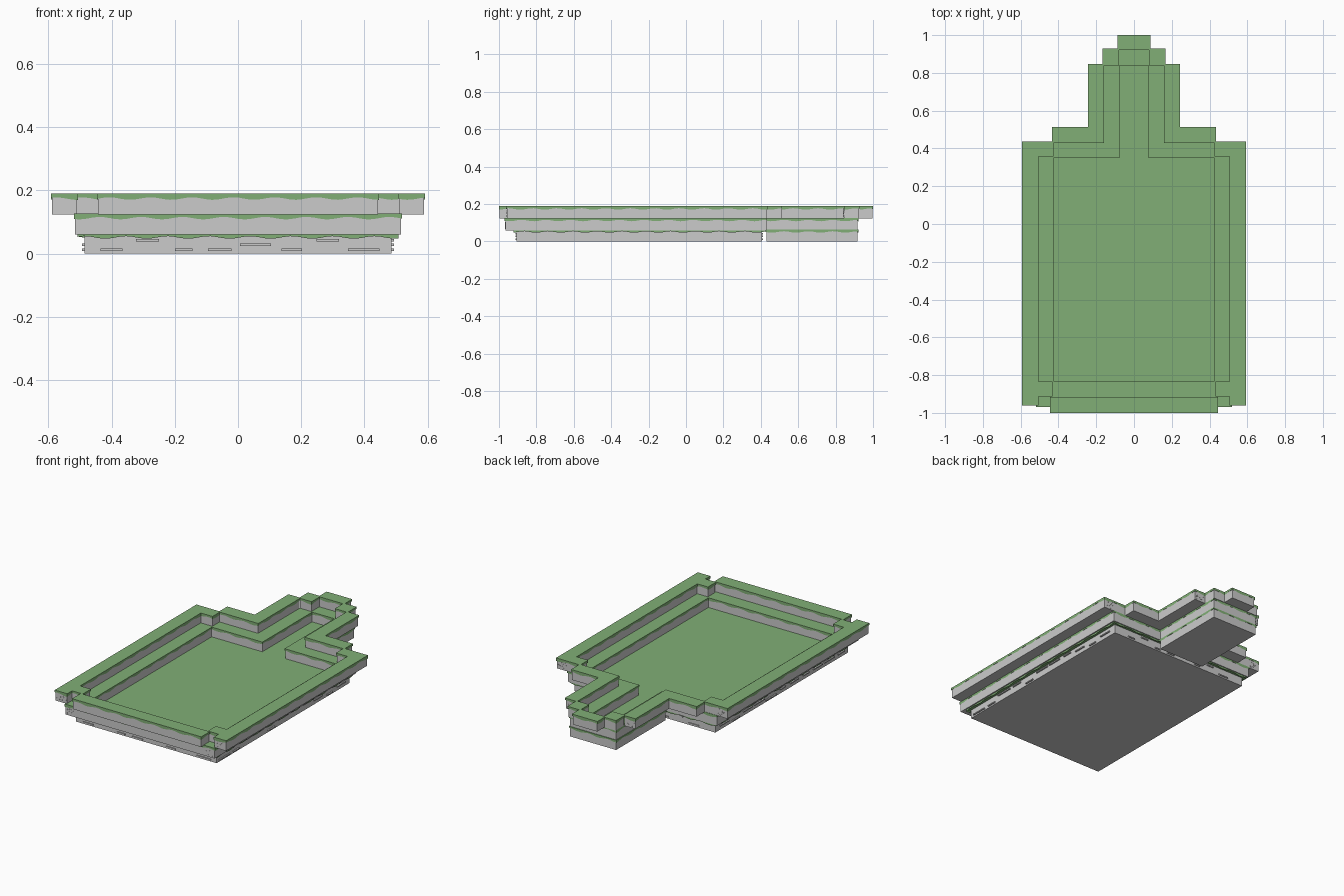
import bpy, bmesh, math, random

if "Cube" in bpy.data.objects:
    bpy.data.objects.remove(bpy.data.objects["Cube"])

random.seed(4)
grass = bpy.data.materials.new("grass")
grass.diffuse_color = (0.22, 0.43, 0.18, 1)
grass.use_nodes = True
grass.node_tree.nodes["Principled BSDF"].inputs["Base Color"].default_value = grass.diffuse_color


def mirrored(rects):
    return rects + [(-x1, -x0, y0, y1) for x0, x1, y0, y1 in rects]


def finish(bm, name, mat=None):
    me = bpy.data.meshes.new(name)
    bm.to_mesh(me)
    bm.free()
    ob = bpy.data.objects.new(name, me)
    bpy.context.collection.objects.link(ob)
    if mat:
        me.materials.append(mat)
    return ob


def slab(name, rects, z0, z1, grow=0.0, wavy=False, mat=None):
    """Extrude the union of rectangles; a wavy slab is a cap with a dripping skirt."""
    rects = [(a - grow, b + grow, c - grow, d + grow) for a, b, c, d in rects]
    xs = sorted({round(v, 4) for r in rects for v in r[:2]})
    ys = sorted({round(v, 4) for r in rects for v in r[2:]})

    def filled(i, j):
        if not (0 <= i < len(xs) - 1 and 0 <= j < len(ys) - 1):
            return False
        x, y = (xs[i] + xs[i + 1]) / 2, (ys[j] + ys[j + 1]) / 2
        return any(a < x < b and c < y < d for a, b, c, d in rects)

    bm = bmesh.new()

    def face(pts):
        bm.faces.new([bm.verts.new(p) for p in pts])

    def wall(p, q):
        n = max(1, math.ceil(math.dist(p, q) / 0.02)) if wavy else 1
        line = []
        for k in range(n + 1):
            x = p[0] + (q[0] - p[0]) * k / n
            y = p[1] + (q[1] - p[1]) * k / n
            low = z0 + (0.004 * math.sin(48 * (x + y)) if wavy else 0)
            line.append((x, y, low))
        for a, b in zip(line, line[1:]):
            face([a, b, (b[0], b[1], z1), (a[0], a[1], z1)])

    for i in range(len(xs) - 1):
        for j in range(len(ys) - 1):
            if not filled(i, j):
                continue
            c = [(xs[i], ys[j]), (xs[i + 1], ys[j]),
                 (xs[i + 1], ys[j + 1]), (xs[i], ys[j + 1])]
            face([(x, y, z1) for x, y in c])
            face([(x, y, z0 + (0.005 if wavy else 0)) for x, y in reversed(c)])
            for k, (di, dj) in enumerate([(0, -1), (1, 0), (0, 1), (-1, 0)]):
                if not filled(i + di, j + dj):
                    wall(c[k], c[(k + 1) % 4])
    bmesh.ops.remove_doubles(bm, verts=bm.verts, dist=0.0001)
    bmesh.ops.dissolve_limit(bm, angle_limit=0.001, verts=bm.verts, edges=bm.edges)
    return finish(bm, name, mat)


def box(bm, x, y, z, sx, sy, sz):
    vs = bmesh.ops.create_cube(bm, size=1)["verts"]
    bmesh.ops.scale(bm, vec=(sx, sy, sz), verts=vs)
    bmesh.ops.translate(bm, vec=(x, y, z), verts=vs)


# Ground level: main plot and the path behind it
slab("ground_base", [(-0.486, 0.486, -0.905, 0.405)], 0, 0.055)
slab("path_base", [(-0.16, 0.16, 0.43, 0.918)], 0, 0.055)
slab("ground_grass", [(-0.503, 0.503, -0.918, 0.42), (-0.16, 0.16, 0.4, 0.918)],
     0.051, 0.063, 0.004, True, grass)

# Middle ledge around the ground
middle = mirrored([
    (-0.515, -0.43, -0.966, 0.43), (-0.515, 0.0, -0.966, -0.834),
    (-0.515, -0.08, 0.354, 0.43), (-0.16, -0.08, 0.354, 0.918),
    (-0.16, 0.0, 0.844, 0.918)])
slab("middle_ledge", middle, 0.06, 0.12)
slab("middle_grass", middle, 0.112, 0.126, 0.004, True, grass)

# Top ledge, stepped at the corners
top = mirrored([
    (-0.588, -0.51, -0.958, 0.432), (-0.512, -0.436, -0.91, -0.838),
    (-0.442, 0.0, -0.996, -0.919), (-0.512, -0.43, 0.361, 0.432),
    (-0.43, -0.236, 0.432, 0.51), (-0.24, -0.164, 0.432, 0.843),
    (-0.164, -0.084, 0.844, 0.926), (-0.084, 0.0, 0.924, 0.996)])
slab("top_ledge", top, 0.124, 0.184)
slab("top_grass", top, 0.174, 0.19, 0.004, True, grass)

# Thin stones standing out of the base walls
bm = bmesh.new()
for k in range(8):
    z = random.choice([0.012, 0.028, 0.042])
    w = random.uniform(0.05, 0.11)
    box(bm, -0.4 + 0.114 * k, -0.905, z, w, 0.012, 0.007)
    box(bm, 0.36 - 0.1 * k, 0.405, z, w * 0.7, 0.012, 0.007)
for k in range(11):
    for s in (-1, 1):
        z = random.choice([0.012, 0.028, 0.042])
        box(bm, s * 0.487, -0.83 + 0.115 * k, z, 0.014, random.uniform(0.05, 0.11), 0.007)
finish(bm, "base_stones")

# Pebbles on the short end faces of the ledges
bm = bmesh.new()
for s in (-1, 1):
    for x0, x1, y, z0 in [(0.515, 0.583, -0.958, 0.128), (0.45, 0.51, -0.966, 0.064),
                          (0.515, 0.583, 0.432, 0.128), (0.17, 0.235, 0.843, 0.128)]:
        for k in range(9):
            r = random.uniform(0.004, 0.008)
            box(bm, s * random.uniform(x0, x1), y, z0 + random.uniform(0.004, 0.042),
                r, 0.004, r * 0.7)
finish(bm, "ledge_pebbles")
